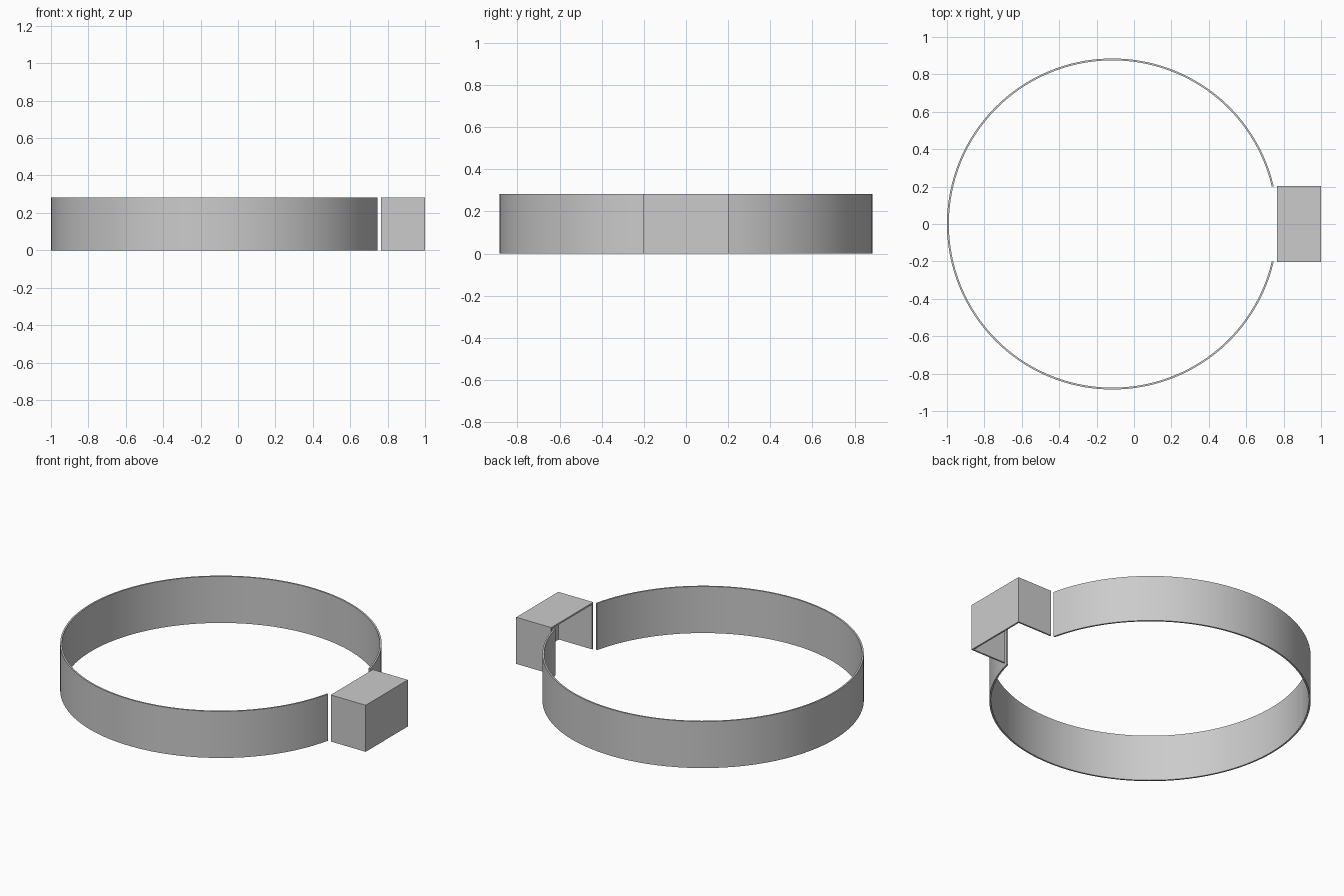
import bpy, bmesh, math
from mathutils import Matrix, Vector

cube = bpy.data.objects.get("Cube")
if cube:
    bpy.data.objects.remove(cube, do_unlink=True)

HEIGHT = 0.283
WALL = 0.01
RADIUS = 0.885
CENTRE_X = RADIUS - 1
HALF_GAP = 0.202

grey = bpy.data.materials.new("light grey")
grey.use_nodes = True
colour = (0.6, 0.6, 0.6, 1)
grey.diffuse_color = colour
grey.node_tree.nodes["Principled BSDF"].inputs["Base Color"].default_value = colour


def add_object(name, bm):
    bmesh.ops.recalc_face_normals(bm, faces=bm.faces)
    mesh = bpy.data.meshes.new(name)
    bm.to_mesh(mesh)
    bm.free()
    mesh.materials.append(grey)
    obj = bpy.data.objects.new(name, mesh)
    bpy.context.collection.objects.link(obj)
    return obj


# Open band: a thin upright section swept round, leaving a gap at +x
bm = bmesh.new()
start = math.asin(HALF_GAP / RADIUS)
turn = Matrix.Rotation(start, 3, 'Z')
section = [(RADIUS - WALL, 0), (RADIUS, 0), (RADIUS, HEIGHT), (RADIUS - WALL, HEIGHT)]
first = bm.faces.new([bm.verts.new(turn @ Vector((r, 0, z))) for r, z in section])
cap = bmesh.ops.duplicate(bm, geom=[first])["geom"]
bmesh.ops.spin(bm, geom=cap, cent=(0, 0, 0), axis=(0, 0, 1),
               angle=2 * math.pi - 2 * start, steps=120)
bmesh.ops.remove_doubles(bm, verts=bm.verts, dist=0.0001)
bmesh.ops.translate(bm, verts=bm.verts, vec=(CENTRE_X, 0, 0))
band = add_object("band", bm)
bpy.context.view_layer.objects.active = band
band.select_set(True)
bpy.ops.object.shade_smooth_by_angle(angle=math.radians(30))

# Housing: thin-walled box, open underneath and towards the band
bm = bmesh.new()
bmesh.ops.create_cube(bm, size=1)
low, high = Vector((0.765, -HALF_GAP, 0)), Vector((1, HALF_GAP, HEIGHT))
bmesh.ops.scale(bm, verts=bm.verts, vec=high - low)
bmesh.ops.translate(bm, verts=bm.verts, vec=(low + high) / 2)
open_sides = [f for f in bm.faces if f.normal.z < -0.5 or f.normal.x < -0.5]
bmesh.ops.delete(bm, geom=open_sides, context='FACES')
housing = add_object("housing", bm)
shell = housing.modifiers.new("wall thickness", 'SOLIDIFY')
shell.thickness = WALL
shell.offset = -1
shell.use_even_offset = True
